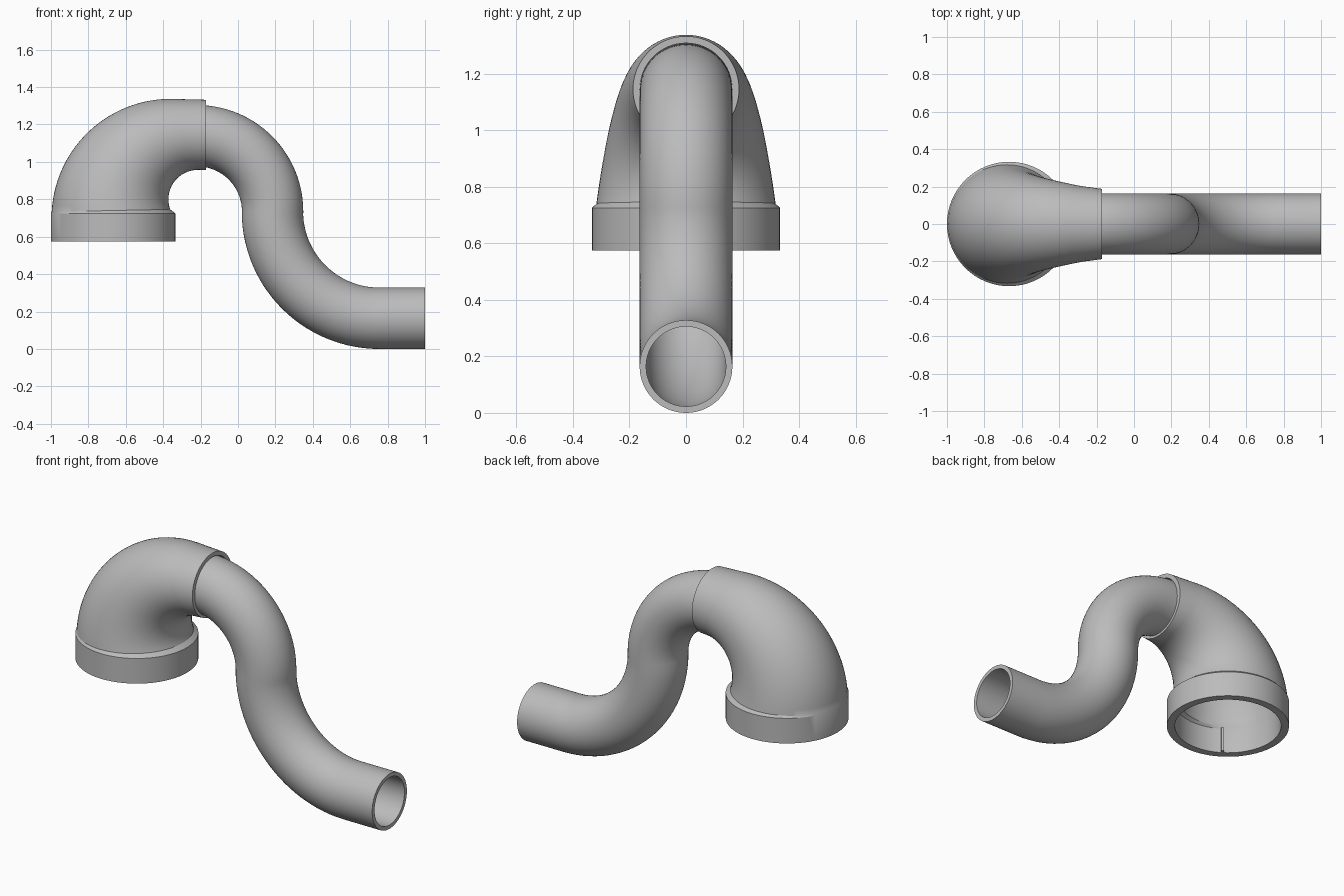
import bpy
import bmesh
from math import sin, cos, radians, tau
from mathutils import Vector

if "Cube" in bpy.data.objects:
    bpy.data.objects.remove(bpy.data.objects["Cube"])

grey = bpy.data.materials.new("pipe grey")
grey.use_nodes = True
colour = (0.5, 0.5, 0.5, 1)
grey.diffuse_color = colour
grey.node_tree.nodes["Principled BSDF"].inputs["Base Color"].default_value = colour

SIDES = 64
ACROSS = Vector((0, 1, 0))


def finish(name, bm):
    bmesh.ops.recalc_face_normals(bm, faces=bm.faces)
    mesh = bpy.data.meshes.new(name)
    bm.to_mesh(mesh)
    bm.free()
    obj = bpy.data.objects.new(name, mesh)
    bpy.context.collection.objects.link(obj)
    mesh.materials.append(grey)
    bpy.ops.object.select_all(action='DESELECT')
    obj.select_set(True)
    bpy.context.view_layer.objects.active = obj
    bpy.ops.object.shade_smooth_by_angle(angle=radians(30))
    return obj


def arc_point(cx, cz, radius, degrees):
    a = radians(degrees)
    return Vector((cx + radius * cos(a), 0, cz + radius * sin(a)))


def hollow_tube(name, stations, bore):
    """Loft round rings between outer and inner silhouette points, then back along the bore."""
    bm = bmesh.new()

    def ring(p, q, scale):
        mid, half = (p + q) / 2, (p - q) / 2 * scale
        return [bm.verts.new(mid + half * cos(tau * i / SIDES)
                             + ACROSS * half.length * sin(tau * i / SIDES))
                for i in range(SIDES)]

    rings = [ring(p, q, 1) for p, q in stations]
    rings += [ring(p, q, bore) for p, q in reversed(stations)]
    for a, b in zip(rings, rings[1:] + rings[:1]):
        for i in range(SIDES):
            j = (i + 1) % SIDES
            bm.faces.new((a[i], a[j], b[j], b[i]))
    return finish(name, bm)


# Wide reducing elbow: straight collar, tapering bend, short socket
STEPS = 28
elbow = [(Vector((-1, 0, z)), Vector((-0.335, 0, z))) for z in (0.575, 0.725)]
for k in range(STEPS + 1):
    t = k / STEPS
    elbow.append((arc_point(-0.36, 0.70, 0.637, 177 - 87 * t),
                  arc_point(-0.215, 0.80, 0.157, 200 - 110 * t)))
elbow.append((Vector((-0.17, 0, 1.332)), Vector((-0.17, 0, 0.957))))
hollow_tube("reducing_elbow", elbow, 0.87)

# Narrow S-shaped outlet pipe
HALF = 0.164
pipe = [(Vector((-0.27, 0, 1.14 + HALF)), Vector((-0.27, 0, 1.14 - HALF)))]
for k in range(STEPS + 1):
    a = 90 - 90 * k / STEPS
    pipe.append((arc_point(-0.22, 0.735, 0.405 + HALF, a),
                 arc_point(-0.22, 0.735, 0.405 - HALF, a)))
for k in range(1, STEPS + 1):
    a = 180 + 90 * k / STEPS
    pipe.append((arc_point(0.755, 0.735, 0.571 - HALF, a),
                 arc_point(0.755, 0.735, 0.571 + HALF, a)))
pipe.append((Vector((1, 0, 2 * HALF)), Vector((1, 0, 0))))
hollow_tube("outlet_pipe", pipe, 0.86)

# Small upright seam rib inside the collar
bm = bmesh.new()
bmesh.ops.create_cube(bm, size=1)
bmesh.ops.scale(bm, vec=(0.03, 0.015, 0.145), verts=bm.verts)
rib = finish("collar_rib", bm)
angle = radians(236)
rib.location = (-0.667 + 0.285 * cos(angle), 0.285 * sin(angle), 0.65)
rib.rotation_euler.z = angle
